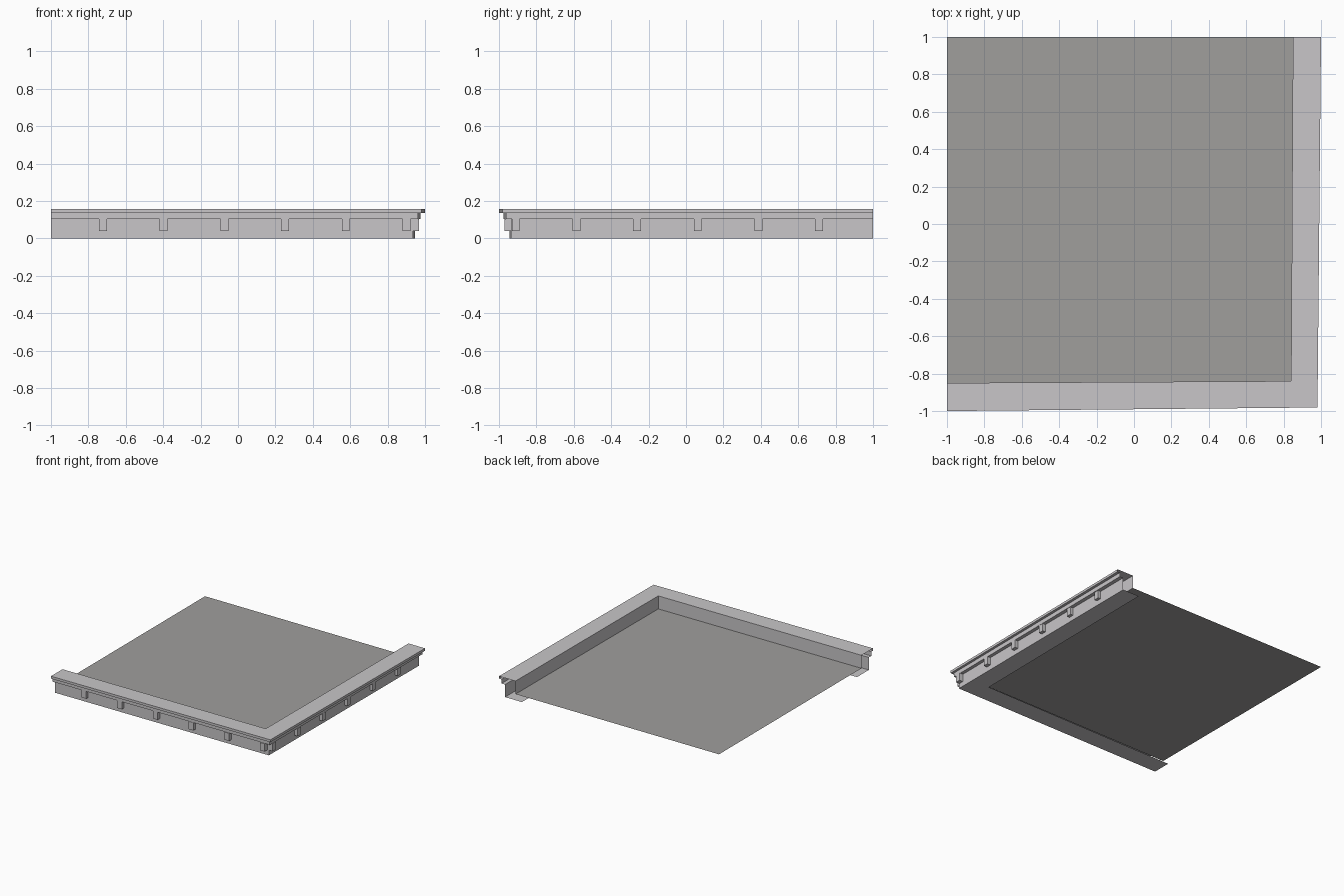
import bpy, bmesh

if "Cube" in bpy.data.objects:
    bpy.data.objects.remove(bpy.data.objects["Cube"])


def material(name, rgb):
    m = bpy.data.materials.new(name)
    m.diffuse_color = (*rgb, 1)
    m.use_nodes = True
    m.node_tree.nodes["Principled BSDF"].inputs["Base Color"].default_value = m.diffuse_color
    return m


STONE = material("pale_stone", (0.58, 0.565, 0.58))
ROOF = material("roof_grey", (0.35, 0.345, 0.335))


def finish(bm, name, mat):
    me = bpy.data.meshes.new(name)
    bm.to_mesh(me)
    bm.free()
    me.materials.append(mat)
    ob = bpy.data.objects.new(name, me)
    bpy.context.collection.objects.link(ob)
    return ob


# Parapet and cornice: open profile swept round the corner.
# Each row: distance at the open ends, distance at the corner, height
profile = [
    (0.85, 0.84, 0.05),     # inner wall foot
    (0.85, 0.84, 0.157),    # top inner edge
    (1.0, 0.981, 0.157),    # top outer edge
    (1.0, 0.981, 0.137),
    (0.977, 0.962, 0.137),  # fascia
    (0.977, 0.962, 0.103),
    (0.945, 0.936, 0.103),  # outer wall
    (0.945, 0.936, 0.0),
    (0.792, 0.776, 0.0),    # bottom flange
]
bm = bmesh.new()
rows = [[bm.verts.new(p) for p in ((e, 1, z), (c, -c, z), (-1, -e, z))]
        for e, c, z in profile]
for r0, r1 in zip(rows, rows[1:]):
    for j in range(2):
        bm.faces.new((r0[j], r0[j + 1], r1[j + 1], r1[j]))
finish(bm, "parapet", STONE)

# Roof deck
bm = bmesh.new()
bm.faces.new([bm.verts.new((x, y, 0.05)) for x, y in
              ((-1, 1), (-1, -0.85), (0.84, -0.84), (0.85, 1))])
finish(bm, "roof_deck", ROOF)


# Brackets under the cornice, along the front and right walls
def bracket(name, lo, hi):
    bm = bmesh.new()
    bmesh.ops.create_cube(bm, size=1)
    for v in bm.verts:
        v.co = [a + (b - a) * (t + 0.5) for a, b, t in zip(lo, hi, v.co)]
    finish(bm, name, STONE)


for i in range(6):
    t = -0.722 + 0.3245 * i
    bracket("front_bracket", (t - 0.021, -0.97, 0.04), (t + 0.021, -0.925, 0.103))
    y = -t - 0.01
    bracket("right_bracket", (0.925, y - 0.021, 0.04), (0.968, y + 0.021, 0.103))
